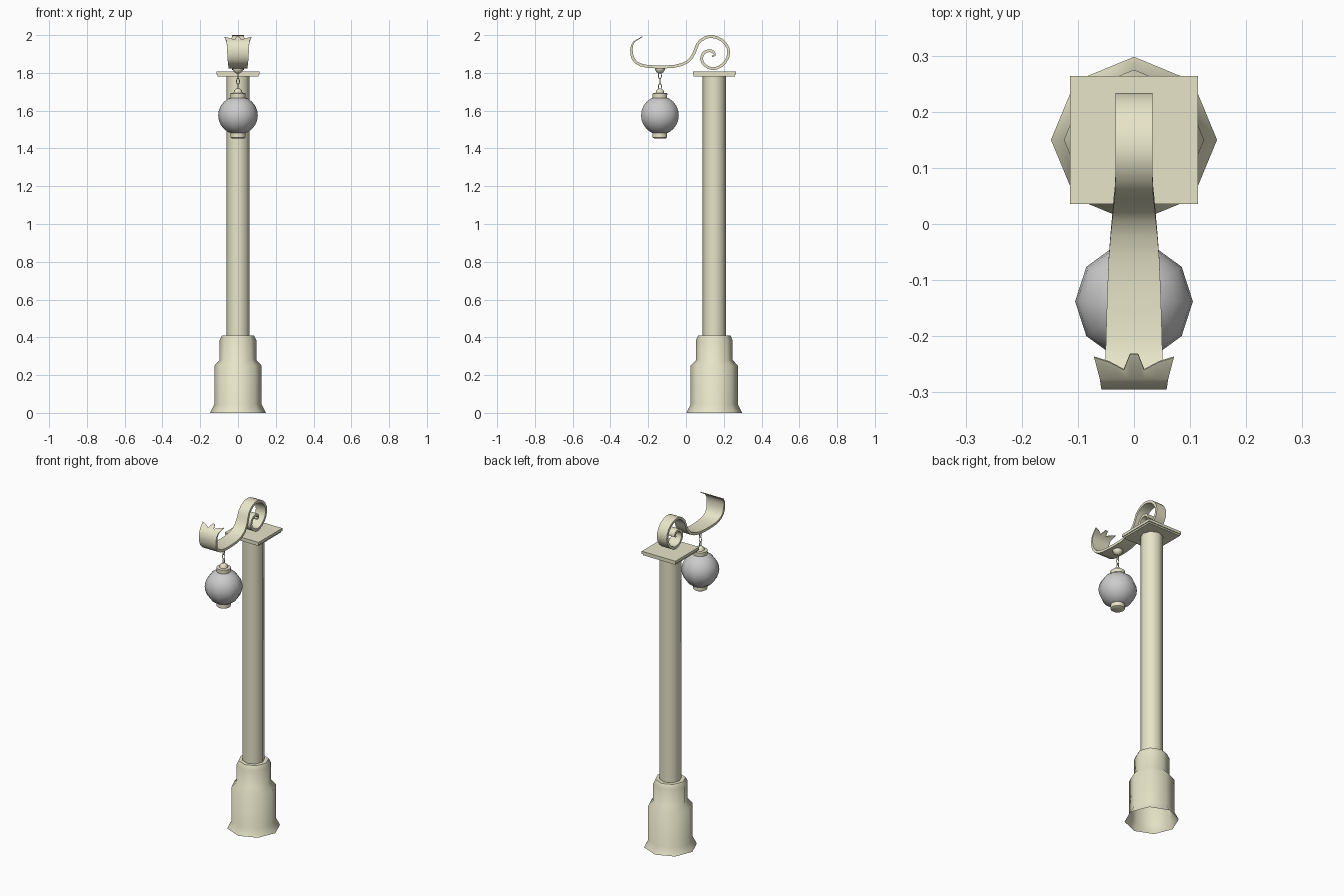
import bpy, bmesh, math
from mathutils import Vector

if "Cube" in bpy.data.objects:
    bpy.data.objects.remove(bpy.data.objects["Cube"])

POST = (0, 0.15)
LAMP = (0, -0.138)

paint = bpy.data.materials.new("pale_paint")
paint.diffuse_color = (0.80, 0.78, 0.58, 1)
paint.use_nodes = True
paint.node_tree.nodes["Principled BSDF"].inputs["Base Color"].default_value = paint.diffuse_color


def finish(name, bm, mat=paint, angle=50):
    bmesh.ops.recalc_face_normals(bm, faces=bm.faces)
    me = bpy.data.meshes.new(name)
    bm.to_mesh(me)
    bm.free()
    ob = bpy.data.objects.new(name, me)
    bpy.context.collection.objects.link(ob)
    if mat:
        me.materials.append(mat)
    bpy.ops.object.select_all(action='DESELECT')
    ob.select_set(True)
    bpy.context.view_layer.objects.active = ob
    bpy.ops.object.shade_smooth_by_angle(angle=math.radians(angle))
    return ob


def lathe(name, centre, profile, sides, mat=paint, cap_low=False, cap_high=False):
    bm = bmesh.new()
    rings = []
    for r, z in profile:
        rings.append([bm.verts.new((centre[0] + r * math.cos(2 * math.pi * i / sides),
                                    centre[1] + r * math.sin(2 * math.pi * i / sides), z))
                      for i in range(sides)])
    for a, b in zip(rings, rings[1:]):
        for i in range(sides):
            j = (i + 1) % sides
            bm.faces.new((a[i], a[j], b[j], b[i]))
    if cap_low:
        bm.faces.new(rings[0])
    if cap_high:
        bm.faces.new(rings[-1])
    return finish(name, bm, mat)


def slab(name, half, z0, z1):
    bm = bmesh.new()
    bmesh.ops.create_cube(bm, size=1)
    for v in bm.verts:
        v.co = (v.co.x * 2 * half, v.co.y * 2 * half + POST[1], z0 + (v.co.z + 0.5) * (z1 - z0))
    return finish(name, bm, angle=30)


# Stepped octagonal base, open underneath, and the pole
lathe("base", POST, [(0.148, 0), (0.125, 0.045), (0.125, 0.25), (0.097, 0.28),
                     (0.097, 0.385), (0.085, 0.41), (0.06, 0.41)], 8)
lathe("pole", POST, [(0.062, 0.40), (0.062, 1.79)], 8)

# Square cap on the pole
slab("cap_lower", 0.109, 1.782, 1.791)
slab("cap_upper", 0.114, 1.791, 1.807)

# Scroll ribbon: (y, z, half width) from the crown tip to the spiral centre
path = [(-0.237, 1.988, .071), (-0.274, 1.966, .061), (-0.289, 1.925, .058), (-0.279, 1.873, .055),
        (-0.24, 1.842, .051), (-0.165, 1.832, .049), (-0.06, 1.835, .045), (0.01, 1.86, .039),
        (0.043, 1.905, .036), (0.063, 1.955, .034), (0.1, 1.985, .033), (0.14, 1.992, .033),
        (0.19, 1.974, .033), (0.223, 1.93, .033), (0.221, 1.88, .033), (0.187, 1.838, .033),
        (0.142, 1.822, .033), (0.1, 1.84, .033), (0.082, 1.873, .033), (0.094, 1.905, .033),
        (0.122, 1.918, .033), (0.146, 1.91, .033), (0.152, 1.893, .033), (0.137, 1.888, .033)]
pts = [Vector(p) for p in path]
ctrl = [2 * pts[0] - pts[1]] + pts + [2 * pts[-1] - pts[-2]]
line = [pts[0]]
for k in range(1, len(ctrl) - 2):
    a, b, c, d = ctrl[k - 1:k + 3]
    steps = (1,) if k == 1 else (0.5, 1)
    for t in steps:
        line.append(0.5 * (2 * b + (c - a) * t + (2 * a - 5 * b + 4 * c - d) * t * t
                           + (3 * b - a - 3 * c + d) * t ** 3))
columns = [-1, -0.65, -0.28, -0.1, 0.1, 0.28, 0.65, 1]
notch = [0, 0.22, 0.6, -0.15, -0.15, 0.6, 0.22, 0]
bm = bmesh.new()
layers = []
for side in (-1, 1):
    rows = []
    for i, p in enumerate(line):
        tan = line[min(i + 1, len(line) - 1)] - line[max(i - 1, 0)]
        nrm = Vector((0, -tan.y, tan.x)).normalized()
        thick = 0.0075 * min(1, 0.25 + i * 0.2, 0.4 + (len(line) - 1 - i) * 0.15)
        row = []
        for c, n in zip(columns, notch):
            q = p.lerp(line[1], n) if i == 0 else p
            # crown corners flare sideways
            row.append(bm.verts.new(Vector((c * q.z, q.x, q.y)) + nrm * thick * side))
        rows.append(row)
    layers.append(rows)
    for r, s in zip(rows, rows[1:]):
        for j in range(7):
            bm.faces.new((r[j], r[j + 1], s[j + 1], s[j]))
lo, hi = layers
for i in range(len(line) - 1):
    for j in (0, -1):
        bm.faces.new((lo[i][j], lo[i + 1][j], hi[i + 1][j], hi[i][j]))
for i in (0, -1):
    for j in range(7):
        bm.faces.new((lo[i][j], lo[i][j + 1], hi[i][j + 1], hi[i][j]))
finish("scroll_arm", bm)

# Hanging boss under the arm
lathe("hanger_boss", LAMP, [(0.008, 1.797), (0.02, 1.804), (0.028, 1.818), (0.028, 1.83)],
      10, cap_low=True, cap_high=True)

# Chain links, alternately turned
for k in range(3):
    bm = bmesh.new()
    rings = []
    for i in range(10):
        a = 2 * math.pi * i / 10
        ring = []
        for j in range(5):
            b = 2 * math.pi * j / 5
            r = 0.0025 * math.cos(b)
            u, w = (0.008 + r) * math.cos(a), (0.0165 + r) * math.sin(a)
            v = 0.0025 * math.sin(b)
            x, y = (u, v) if k % 2 else (v, u)
            ring.append(bm.verts.new((x, LAMP[1] + y, 1.785 - 0.029 * k + w)))
        rings.append(ring)
    for i in range(10):
        p, q = rings[i], rings[(i + 1) % 10]
        for j in range(5):
            bm.faces.new((p[j], p[(j + 1) % 5], q[(j + 1) % 5], q[j]))
    finish("chain_link_%d" % (k + 1), bm)

# Lamp globe with its two collars
globe = [(0.105 * math.sin(math.pi * k / 12), 1.575 - 0.102 * math.cos(math.pi * k / 12))
         for k in range(1, 12)]
lathe("lamp_globe", LAMP, globe, 10, mat=None, cap_low=True, cap_high=True)
lathe("lamp_top_collar", LAMP, [(0.04, 1.662), (0.041, 1.692), (0.024, 1.694), (0.02, 1.708),
                                (0.008, 1.717)], 10, cap_low=True, cap_high=True)
lathe("lamp_bottom_collar", LAMP, [(0.032, 1.453), (0.04, 1.458), (0.04, 1.488)], 10,
      cap_low=True, cap_high=True)
